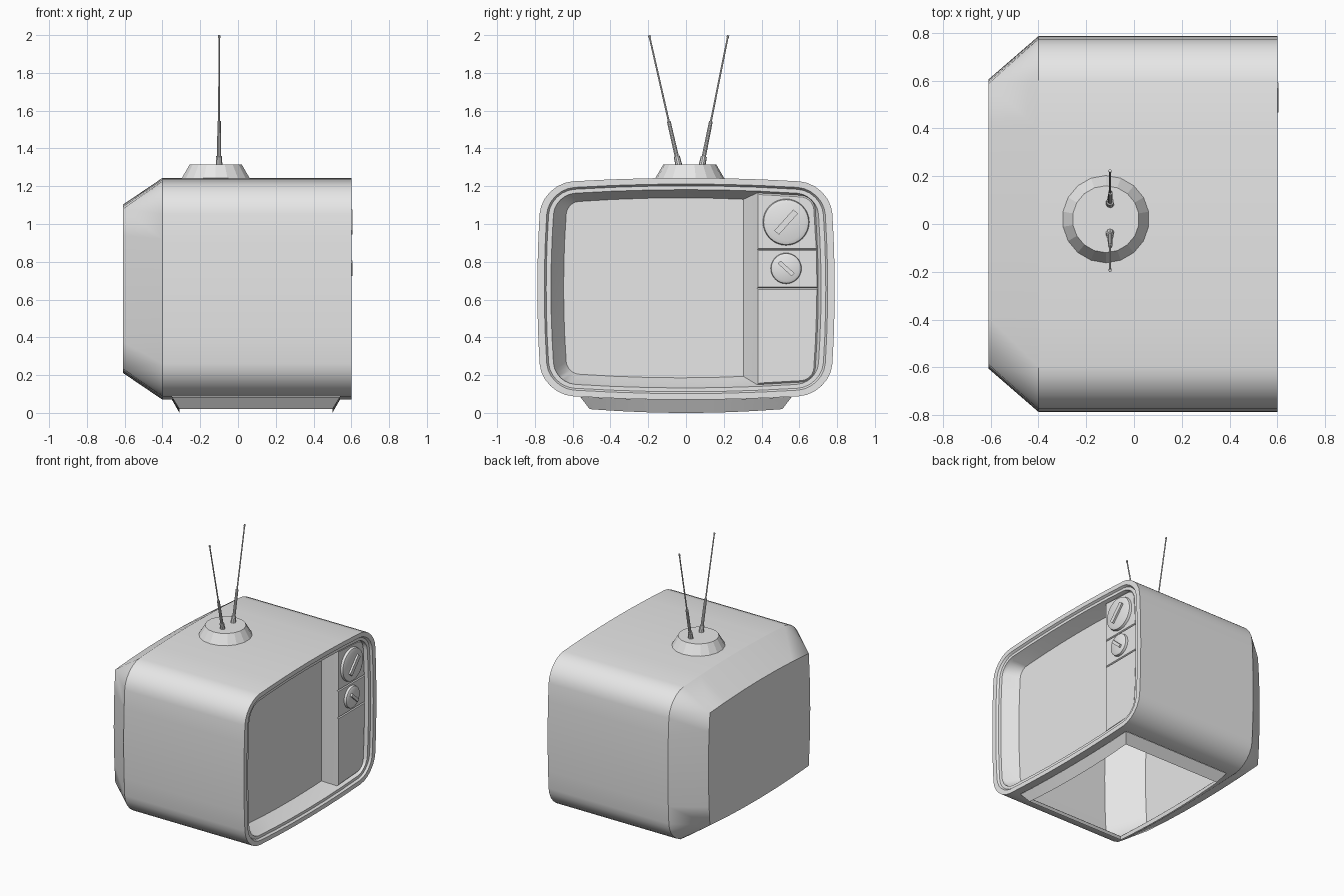
import bpy, bmesh
from math import sin, cos, pi, radians, atan2
from mathutils import Vector, Matrix

old = bpy.data.objects.get("Cube")
if old:
    bpy.data.objects.remove(old)

# One plain grey for everything
grey = bpy.data.materials.new("plain_grey")
grey.use_nodes = True
grey.diffuse_color = (0.8, 0.8, 0.8, 1)
grey.node_tree.nodes["Principled BSDF"].inputs["Base Color"].default_value = (0.8, 0.8, 0.8, 1)

MID_Z, HALF_Y, HALF_Z = 0.657, 0.787, 0.587
SAG = 0.05


def finish(name, bm, angle=30):
    mesh = bpy.data.meshes.new(name)
    bm.to_mesh(mesh)
    bm.free()
    mesh.materials.append(grey)
    obj = bpy.data.objects.new(name, mesh)
    bpy.context.collection.objects.link(obj)
    bpy.ops.object.select_all(action='DESELECT')
    obj.select_set(True)
    bpy.context.view_layer.objects.active = obj
    bpy.ops.object.shade_smooth_by_angle(angle=radians(angle))
    return obj


def outline(bm, x, a, b, r, arc=6, edge=6):
    """Rounded rectangle in the yz plane whose sides bow outward."""
    pts = []
    for q, (sy, sz) in enumerate([(1, 1), (-1, 1), (-1, -1), (1, -1)]):
        for i in range(arc + 1):
            t = (q + i / arc) * pi / 2
            pts.append((sy * (a - r) + r * cos(t), sz * (b - r) + r * sin(t)))
        ny, nz = [(-1, 1), (-1, -1), (1, -1), (1, 1)][q]
        t = (q + 1) * pi / 2
        end = Vector((ny * (a - r) + r * cos(t), nz * (b - r) + r * sin(t)))
        start = Vector(pts[-1])
        pts += [tuple(start.lerp(end, i / edge)) for i in range(1, edge)]
    return [bm.verts.new((x, y * (1 - 0.03 * (z / b) ** 2),
                          MID_Z + z * (1 - SAG * (y / a) ** 2))) for y, z in pts]


def loft(bm, loops):
    for p, q in zip(loops, loops[1:]):
        n = len(p)
        for i in range(n):
            bm.faces.new((p[i], p[(i + 1) % n], q[(i + 1) % n], q[i]))


def split(bm, faces, co, no):
    """Cut the given faces by a plane."""
    geom = set(faces)
    for f in faces:
        geom.update(f.verts, f.edges)
    bmesh.ops.bisect_plane(bm, geom=list(geom), plane_co=co, plane_no=no)


# Cabinet: tapered back, straight shell, stepped front rim
bm = bmesh.new()
loops = [outline(bm, *s) for s in [
    (-0.61, 0.605, 0.445, 0.0),
    (-0.40, HALF_Y, HALF_Z, 0.17),
    (0.60, HALF_Y, HALF_Z, 0.17),
    (0.60, 0.75, 0.555, 0.14),
    (0.585, 0.74, 0.545, 0.13),
    (0.585, 0.715, 0.525, 0.11),
    (0.56, 0.70, 0.515, 0.07)]]
loft(bm, loops)
bm.faces.new(loops[0])
bm.faces.new(loops[-1])
bmesh.ops.remove_doubles(bm, verts=bm.verts, dist=0.0005)
bmesh.ops.recalc_face_normals(bm, faces=bm.faces)


def front_faces(y0, y1):
    return [f for f in bm.faces if abs(f.calc_center_median().x - 0.56) < 0.001
            and y0 < f.calc_center_median().y < y1]


# Screen recess on one side of the front, control panel on the other
split(bm, front_faces(-1, 1), (0.56, 0.376, 0), (0, 1, 0))
screen = front_faces(-1, 0.376)
out = bmesh.ops.extrude_face_region(bm, geom=screen)
bmesh.ops.delete(bm, geom=screen, context='FACES_ONLY')
for v in [g for g in out["geom"] if isinstance(g, bmesh.types.BMVert)]:
    v.co.x -= 0.08
    v.co.y = -0.17 + (v.co.y + 0.16) * 0.885
    v.co.z = MID_Z + 0.005 + (v.co.z - MID_Z) * 0.925
for z in (0.66, 0.865):
    split(bm, front_faces(0.376, 1), (0.56, 0, z), (0, 0, 1))
bmesh.ops.inset_individual(bm, faces=front_faces(0.376, 1), thickness=0.008, depth=0.008)

# Opening in the underside, above the hollow stand
X0, X1, SIDE = -0.35, 0.54, 0.56


def underside():
    return [f for f in bm.faces if abs(f.normal.x) < 0.1 and f.normal.z < -0.8
            and f.calc_center_median().z < 0.15]


for co, no in [((X0, 0, 0), (1, 0, 0)), ((X1, 0, 0), (1, 0, 0)),
               ((0, SIDE, 0), (0, 1, 0)), ((0, -SIDE, 0), (0, 1, 0))]:
    split(bm, underside(), co, no)
bm.normal_update()
hole = [f for f in underside() if X0 < f.calc_center_median().x < X1
        and abs(f.calc_center_median().y) < SIDE]
bmesh.ops.delete(bm, geom=hole, context='FACES')
finish("cabinet", bm)

# Hollow stand: four sloping walls with a bowed lower edge
bm = bmesh.new()


def stand_loop(x0, x1, half, height):
    n = 10
    ys = [half * (2 * i / n - 1) for i in range(n + 1)]
    pts = [(x1, y) for y in ys] + [(x0, y) for y in reversed(ys)]
    return [bm.verts.new((x, y, height(y))) for x, y in pts]


top = stand_loop(X0, X1, SIDE, lambda y: MID_Z - HALF_Z * (1 - SAG * (y / HALF_Y) ** 2))
low = stand_loop(X0 + 0.04, X1 - 0.04, 0.51, lambda y: 0.02 * (y / 0.51) ** 2)
loft(bm, [low, top])
bmesh.ops.recalc_face_normals(bm, faces=bm.faces)
finish("stand", bm)


def cone(bm, p, q, r0, r1, sides):
    """Capped tapered cylinder from p to q."""
    p, q = Vector(p), Vector(q)
    d = q - p
    m = Matrix.Translation((p + q) / 2) @ d.to_track_quat('Z', 'Y').to_matrix().to_4x4()
    bmesh.ops.create_cone(bm, cap_ends=True, segments=sides, radius1=r0,
                          radius2=r1, depth=d.length, matrix=m)


# Control knobs with slanted grips
for name, z, r, tilt in [("upper_knob", 1.01, 0.125, 48), ("lower_knob", 0.765, 0.083, -42)]:
    bm = bmesh.new()
    cone(bm, (0.56, 0.53, z), (0.585, 0.53, z), r, r * 0.95, 32)
    cone(bm, (0.585, 0.53, z), (0.592, 0.53, z), r * 0.95, r * 0.8, 32)
    m = Matrix.Translation((0.594, 0.53, z)) @ Matrix.Rotation(radians(tilt), 4, 'X')
    grip = bmesh.ops.create_cube(bm, size=1, matrix=m @ Matrix.Diagonal((0.024, r * 1.2, r * 0.26, 1)))
    finish(name, bm)

# Antenna base
bm = bmesh.new()
cone(bm, (-0.118, 0.02, 1.235), (-0.118, 0.02, 1.315), 0.187, 0.14, 18)
finish("antenna_base", bm, 15)

# Telescopic antennas: collar, thick tube, thin rod, tip
for name, y0, y1 in [("left_antenna", 0.085, 0.223), ("right_antenna", -0.038, -0.195)]:
    bm = bmesh.new()
    foot, tip = Vector((-0.10, y0, 1.31)), Vector((-0.10, y1, 1.999))
    for a, b, r in [(0, 0.07, 0.018), (0.07, 0.34, 0.011), (0.34, 0.98, 0.005), (0.98, 1, 0.007)]:
        cone(bm, foot.lerp(tip, a), foot.lerp(tip, b), r, r * 0.9, 10)
    finish(name, bm)
